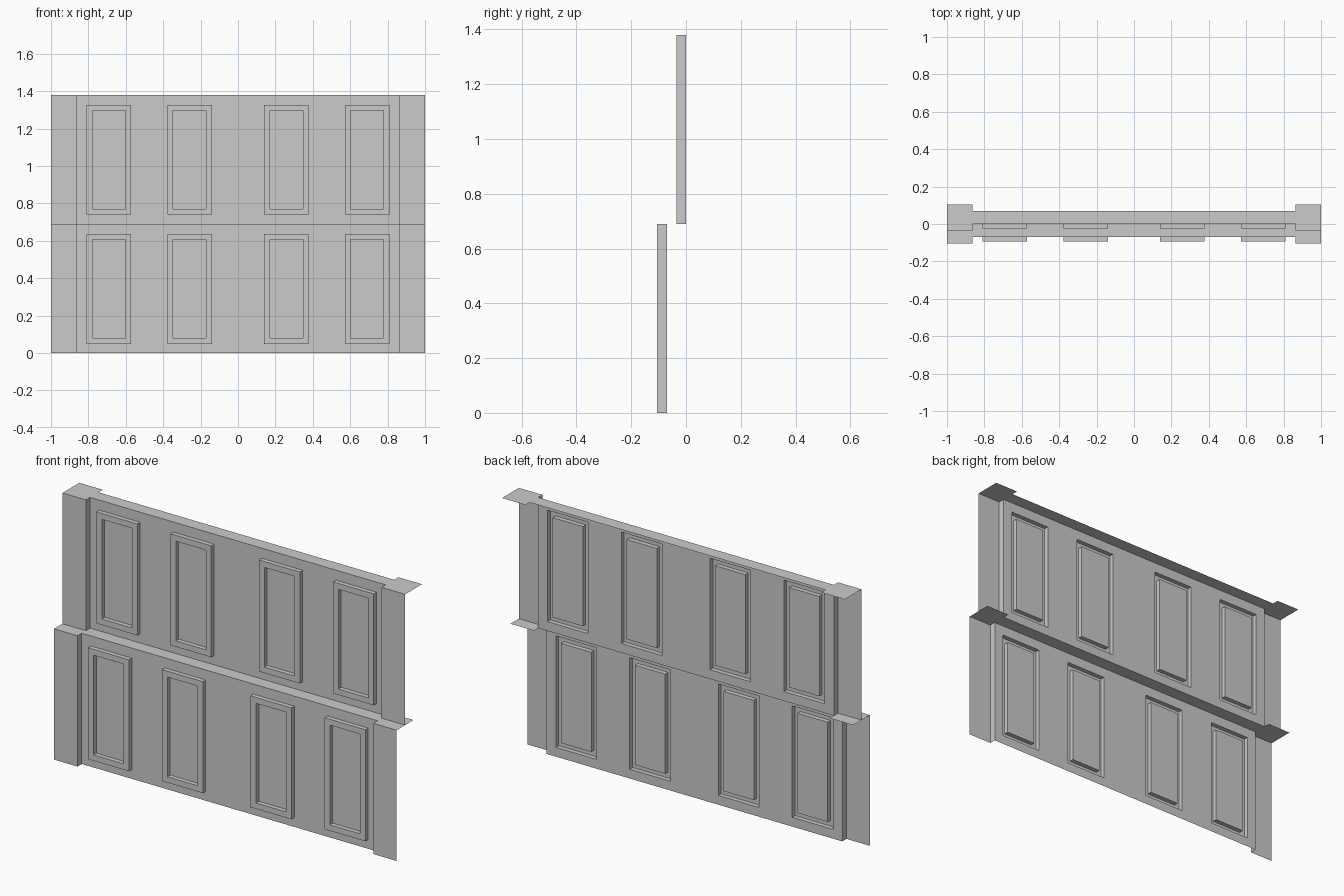
import bpy, bmesh
from mathutils import Vector

if "Cube" in bpy.data.objects:
    bpy.data.objects.remove(bpy.data.objects["Cube"])

STORY = 0.69            # storey height
STEP = 0.07             # lower storey stands this far forward
PIER_X, PIER_D = 0.863, 0.035
WIN_X, WIN_HW = (-0.69, -0.2585, 0.2585, 0.69), 0.119
WIN_Z = (0.049, 0.637)
FRAME_W, FRAME_D = 0.031, 0.024


def make_object(name, bm, loc):
    me = bpy.data.meshes.new(name)
    bm.to_mesh(me)
    bm.free()
    ob = bpy.data.objects.new(name, me)
    ob.location = loc
    bpy.context.collection.objects.link(ob)
    return ob


def build_wall(name, loc):
    # plan path: pier, return, wall with window edges, return, pier
    path = [(-1, -PIER_D), (-PIER_X, -PIER_D), (-PIER_X, 0)]
    for cx in WIN_X:
        path += [(cx - WIN_HW, 0), (cx + WIN_HW, 0)]
    path += [(PIER_X, 0), (PIER_X, -PIER_D), (1, -PIER_D)]
    levels = (0, *WIN_Z, STORY)

    bm = bmesh.new()
    grid = [[bm.verts.new((x, y, z)) for x, y in path] for z in levels]
    windows = []
    for r in range(len(levels) - 1):
        for c in range(len(path) - 1):
            f = bm.faces.new((grid[r][c], grid[r][c + 1],
                              grid[r + 1][c + 1], grid[r + 1][c]))
            if r == 1 and c in (3, 5, 7, 9):
                windows.append(f)
    bm.normal_update()

    # raised hollow frames around each window panel
    ring = bmesh.ops.inset_individual(bm, faces=windows, thickness=FRAME_W,
                                      use_even_offset=True)["faces"]
    ext = bmesh.ops.extrude_face_region(bm, geom=ring)["geom"]
    moved = [v for v in ext if isinstance(v, bmesh.types.BMVert)]
    bmesh.ops.translate(bm, verts=moved, vec=Vector((0, -FRAME_D, 0)))
    left = [f for f in ring if f.is_valid]
    if left:
        bmesh.ops.delete(bm, geom=left, context='FACES_ONLY')
    return make_object(name, bm, loc)


def build_ledge(name, loc):
    # flat cap, wider over the piers at both ends
    b, d = STEP, PIER_D
    half = [(-1, -d), (-PIER_X, -d), (-PIER_X, 0)]
    front = half + [(-x, y) for x, y in reversed(half)]
    back = [(x, b - y) for x, y in reversed(front)]
    bm = bmesh.new()
    bm.faces.new([bm.verts.new((x, y, STORY)) for x, y in front + back])
    return make_object(name, bm, loc)


# two storeys, the lower one stepped forward
for label, y, z in (("lower", -STEP, 0), ("upper", 0, STORY)):
    build_wall(label + "_wall", (0, y, z))
    build_ledge(label + "_ledge", (0, y, z))
